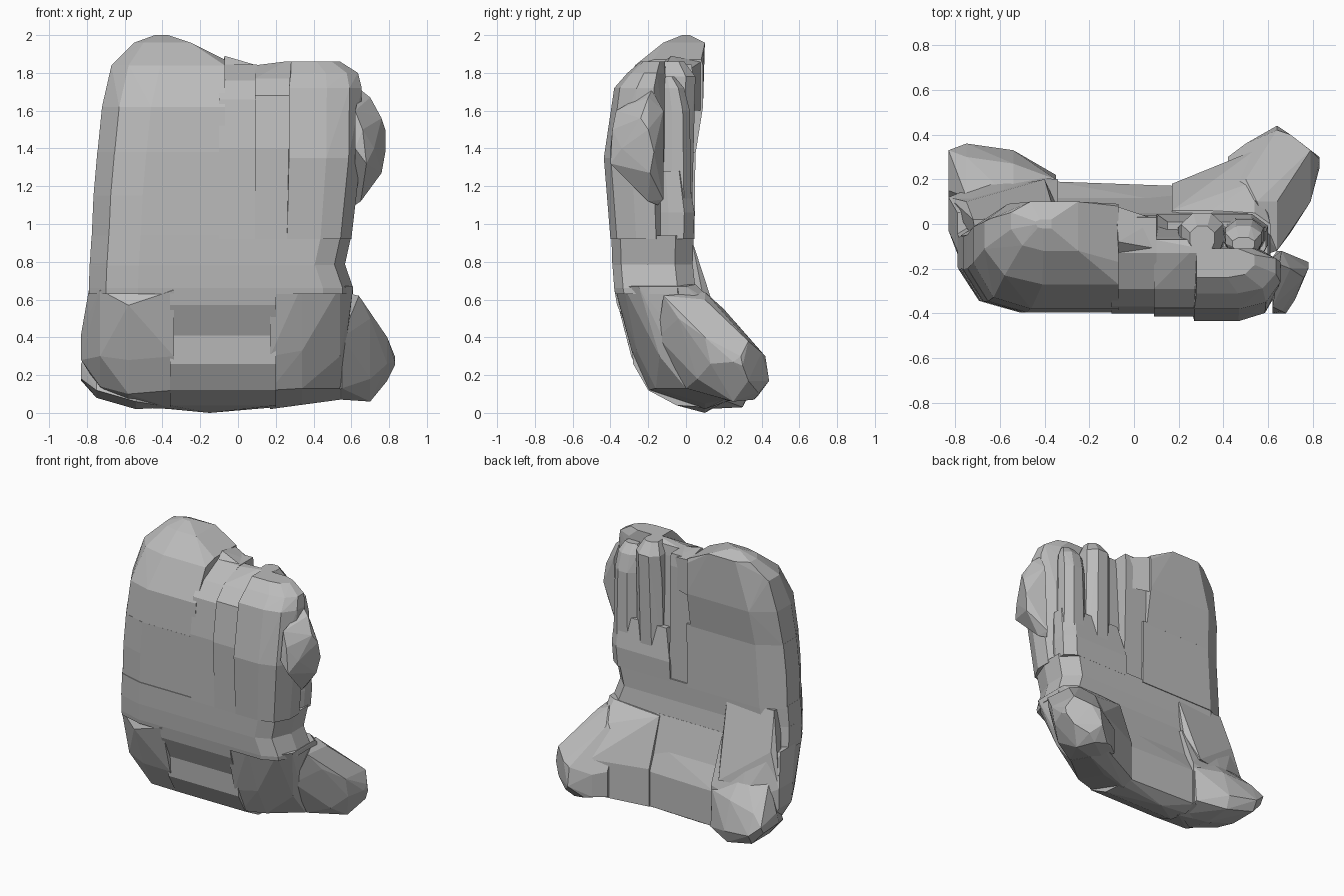
import bpy, bmesh

grey = bpy.data.materials.new("plain grey")
grey.diffuse_color = (0.5, 0.5, 0.5, 1)


def hull(name, pts):
    """Flat faceted convex piece around a few points."""
    bm = bmesh.new()
    for p in pts:
        bm.verts.new(p)
    res = bmesh.ops.convex_hull(bm, input=bm.verts[:])
    junk = {g for g in res["geom_interior"] + res["geom_unused"] if isinstance(g, bmesh.types.BMVert)}
    bmesh.ops.delete(bm, geom=list(junk), context='VERTS')
    bmesh.ops.dissolve_limit(bm, angle_limit=0.03, verts=bm.verts[:], edges=bm.edges[:])
    bmesh.ops.recalc_face_normals(bm, faces=bm.faces[:])
    me = bpy.data.meshes.new(name)
    bm.to_mesh(me)
    bm.free()
    me.materials.append(grey)
    bpy.context.collection.objects.link(bpy.data.objects.new(name, me))


def levels(name, rows, left=0.0, right=0.0):
    """Stack of (z, x0, x1, y0, y1) rectangles, corners rounded in two steps on the outer sides."""
    pts = []
    for z, x0, x1, y0, y1 in rows:
        d = y1 - y0
        for x, s, cut in ((x0, 1, left), (x1, -1, right)):
            c = s * min(cut, (x1 - x0) * .24)
            if c:
                pts += [(x + c * 2, y0, z), (x + c * .7, y0 + d * .11, z), (x, y0 + d * .44, z),
                        (x, y1 - d * .22, z), (x + c * 1.2, y1, z)]
            else:
                pts += [(x, y0, z), (x, y1, z)]
    hull(name, pts)


def slices(name, rows):
    """Row of (x, [(y, z), ...]) side profiles."""
    hull(name, [(x, y, z) for x, prof in rows for y, z in prof])


# upper left: the tall thick block, in two tiers
levels("upper_left_block", [
    (1.37, -.745, -.07, -.395, .05), (1.62, -.72, -.07, -.38, .09),
    (1.84, -.67, -.07, -.27, .09), (1.87, -.64, -.07, -.17, .08),
    (1.96, -.55, -.25, -.12, .10), (2.00, -.44, -.37, -.02, .02)], left=.13)
levels("middle_left_block", [
    (.92, -.775, -.04, -.39, .045), (1.15, -.765, -.04, -.395, .04),
    (1.38, -.745, -.04, -.395, .05)], left=.13)

# upper centre: thinner panel, leaving a valley at the back
levels("centre_panel", [
    (.92, -.1, .11, -.395, .03), (1.4, -.1, .1, -.40, .02),
    (1.66, -.1, .1, -.37, .03), (1.76, -.1, .1, -.29, .04), (1.845, -.1, .1, -.13, .03)])
hull("centre_crest", [(-.08, -.2, 1.78), (-.08, .08, 1.6), (.1, .02, 1.6),
                      (.1, .02, 1.82), (-.08, .08, 1.86), (-.07, -.08, 1.89), (.1, -.11, 1.84)])
levels("centre_valley", [
    (.92, .09, .29, -.395, .0), (1.4, .09, .29, -.415, -.06),
    (1.68, .09, .29, -.375, -.06), (1.77, .09, .29, -.29, -.06),
    (1.84, .09, .29, -.13, -.07), (1.86, .25, .29, -.13, -.1)])

# upper right: front block, side bulge and back ridges
levels("upper_right_block", [
    (.92, .26, .60, -.40, -.09), (1.35, .27, .65, -.435, -.1),
    (1.72, .27, .655, -.38, -.11), (1.80, .28, .635, -.31, -.11),
    (1.86, .28, .54, -.24, -.11)], right=.1)
hull("side_bulge", [
    (.62, -.37, 1.6), (.62, -.15, 1.1), (.65, -.18, 1.71), (.70, -.2, 1.67),
    (.66, -.39, 1.5), (.68, -.4, 1.32), (.76, -.24, 1.56), (.78, -.2, 1.5),
    (.78, -.17, 1.38), (.76, -.19, 1.27), (.65, -.2, 1.12), (.64, -.12, 1.13),
    (.66, -.12, 1.6), (.72, -.34, 1.4), (.62, -.4, 1.4)])
levels("outer_back_ridge", [
    (1.0, .40, .59, -.15, .03), (1.3, .40, .58, -.15, .01),
    (1.6, .41, .58, -.15, .02), (1.72, .41, .57, -.15, -.01),
    (1.78, .44, .54, -.13, -.06)], left=.04, right=.06)
levels("inner_back_ridge", [
    (1.0, .19, .40, -.2, .03), (1.3, .20, .40, -.2, .02),
    (1.6, .20, .40, -.2, .04), (1.78, .21, .40, -.18, .05),
    (1.86, .25, .36, -.14, -.01)], left=.05, right=.05)
levels("right_back_band", [(.92, .1, .59, -.2, .04), (1.06, .1, .60, -.2, .045),
                           (1.28, .15, .59, -.2, .01)], right=.06)

# waist bands
levels("upper_waist", [(.78, -.785, .565, -.39, .035), (.94, -.775, .60, -.395, .04)], left=.13, right=.08)
levels("lower_waist", [(.63, -.79, .61, -.375, .05), (.66, -.79, .61, -.38, .05),
                       (.79, -.785, .565, -.39, .035)], left=.13, right=.08)
hull("left_back_bulge", [(-.72, .02, .92), (-.35, .03, .92), (-.75, .1, .66), (-.35, .09, .62),
                         (-.83, .12, .4), (-.4, .2, .4), (-.7, -.1, .9), (-.7, -.1, .4), (-.4, -.1, .5)])

# lower centre: overhanging step, then the front curves under towards the back
slices("centre_overhang", [
    (x, [(-.38, .66), (-.365, .57), (-.29, .41), (.13, .4), (.05, .67)]) for x in (-.36, .2)])
slices("lower_centre", [
    (x, [(-.29, .42), (-.28, .26), (-.2, .12), (-.05, .04),
         (.1, b), (e, .05), (e, .3), (.09, .5)])
    for x, b, e in [(-.36, .02, .19), (-.15, 0, .15), (.2, .03, .17)]])

# lower left side and its foot
slices("lower_left_side", [
    (-.34, [(-.38, .65), (-.29, .3), (-.2, .12), (.05, .02), (.2, .05), (.2, .35), (.08, .65)]),
    (-.58, [(-.36, .57), (-.25, .28), (-.16, .1), (.1, .03), (.22, .3), (.1, .65)]),
    (-.73, [(-.29, .65), (-.2, .3), (-.06, .14), (.15, .12), (.11, .6)]),
    (-.79, [(-.12, .65), (.05, .65)]),
    (-.83, [(-.03, .42), (.12, .42), (-.02, .28), (.12, .28)])])
slices("left_foot", [
    (-.35, [(.05, .03), (.22, .06), (.2, .32)]),
    (-.54, [(-.08, .06), (.1, .02), (.3, .03), (.33, .12), (.27, .32), (.1, .5)]),
    (-.75, [(-.04, .12), (.12, .08), (.32, .08), (.36, .15), (.3, .29), (.12, .46)]),
    (-.83, [(.12, .18), (.3, .17), (.33, .22), (.15, .26)])])

# lower right side and its foot
slices("lower_right_side", [
    (.17, [(-.38, .67), (-.28, .3), (-.2, .12), (.1, .02), (.18, .05), (.18, .32), (.06, .66)]),
    (.34, [(-.38, .68), (-.26, .33), (-.16, .13), (.1, .05), (.25, .08), (.24, .34), (.06, .67)]),
    (.54, [(-.33, .67), (-.14, .3), (.0, .13), (.2, .07), (.33, .1), (.33, .35), (.19, .55), (.05, .68)]),
    (.61, [(-.25, .67), (0, .67)])])
slices("right_foot", [
    (.42, [(.2, .08), (.3, .1), (.3, .28), (.18, .5)]),
    (.5, [(.36, .1), (.36, .26), (.2, .55)]),
    (.55, [(-.15, .4), (.0, .13), (.2, .07), (.38, .09), (.1, .64)]),
    (.64, [(-.12, .62), (.44, .17), (.42, .3), (.36, .07), (.1, .6)]),
    (.70, [(-.04, .5), (.06, .18), (.25, .06), (.38, .11), (.4, .32), (.2, .5)]),
    (.79, [(.1, .4), (.13, .26), (.33, .17), (.33, .38)]),
    (.83, [(.25, .27), (.3, .25), (.29, .3)])])
